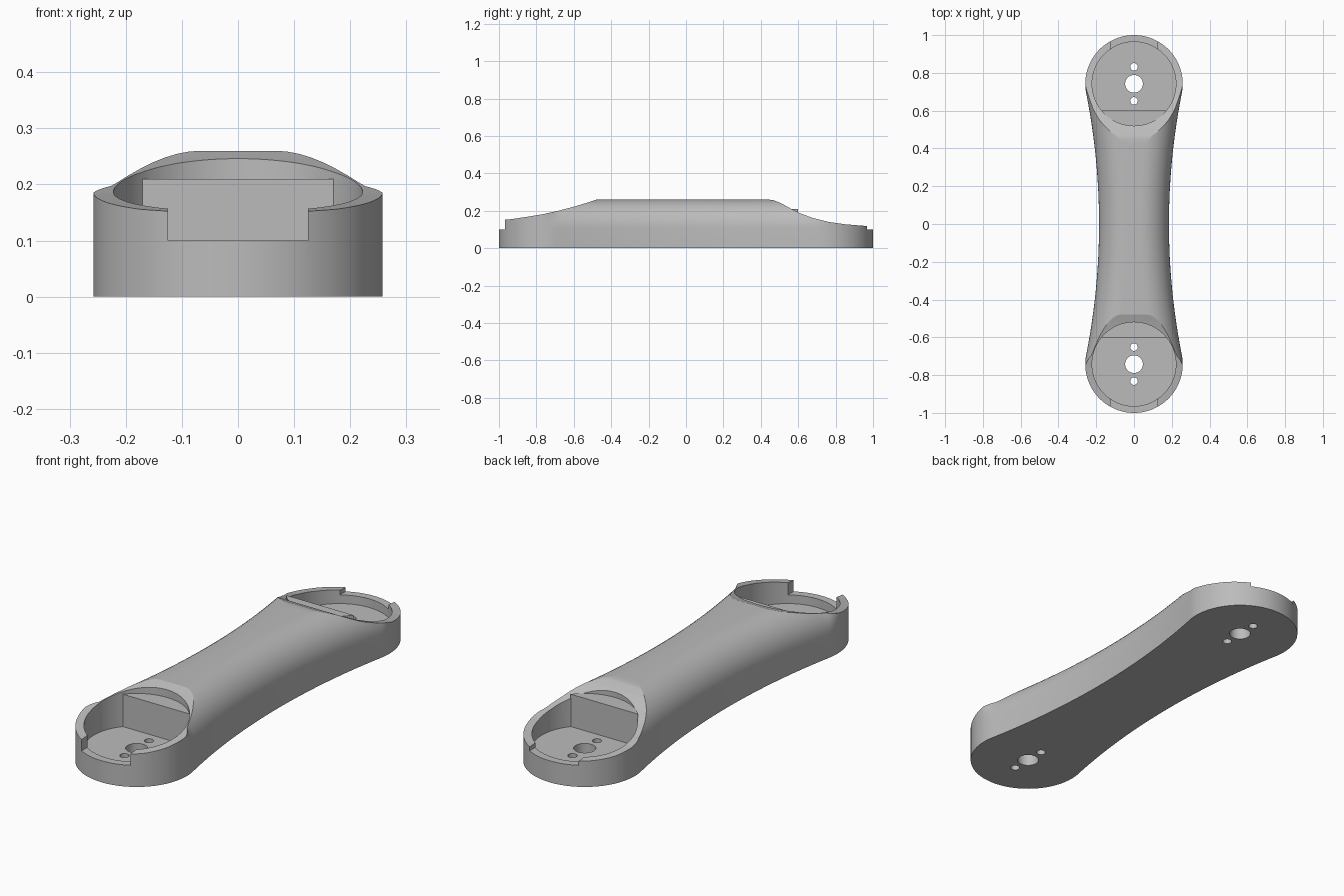
import bpy, bmesh
from math import sin, cos, pi, atan2, sqrt, radians

END_Y, END_R, WAIST, TOP = 0.742, 0.258, 0.185, 0.26
POCKET_R, FLOOR, SHELF, FILLET = 0.222, 0.06, 0.21, 0.15

cube = bpy.data.objects.get("Cube")
if cube:
    bpy.data.objects.remove(cube, do_unlink=True)

grey = bpy.data.materials.new("plain grey")
grey.use_nodes = True
grey.diffuse_color = (0.5, 0.5, 0.5, 1)
grey.node_tree.nodes["Principled BSDF"].inputs["Base Color"].default_value = (0.5, 0.5, 0.5, 1)


def loft(name, rings):
    """Closed solid through rings that share a point count."""
    bm = bmesh.new()
    loops = [[bm.verts.new(p) for p in ring] for ring in rings]
    n = len(loops[0])
    for low, high in zip(loops, loops[1:]):
        for i in range(n):
            j = (i + 1) % n
            bm.faces.new((low[i], low[j], high[j], high[i]))
    bm.faces.new(loops[0][::-1])
    bm.faces.new(loops[-1])
    bmesh.ops.recalc_face_normals(bm, faces=bm.faces)
    mesh = bpy.data.meshes.new(name)
    bm.to_mesh(mesh)
    bm.free()
    mesh.materials.append(grey)
    ob = bpy.data.objects.new(name, mesh)
    bpy.context.collection.objects.link(ob)
    return ob


def prism(name, outline, z0, z1):
    return loft(name, [[(x, y, z) for x, y in outline] for z in (z0, z1)])


def circle(r, cy, n=96):
    return [(r * cos(2 * pi * i / n), cy + r * sin(2 * pi * i / n)) for i in range(n)]


def combine(target, tool, operation="DIFFERENCE"):
    mod = target.modifiers.new("shape", "BOOLEAN")
    mod.operation, mod.solver, mod.object = operation, "EXACT", tool
    bpy.context.view_layer.objects.active = target
    bpy.ops.object.modifier_apply(modifier=mod.name)
    bpy.data.objects.remove(tool, do_unlink=True)


# Plan outline: round ends joined by tangent concave sides, as (x, y, nx, ny)
side_r = (WAIST**2 + END_Y**2 - END_R**2) / (2 * (END_R - WAIST))
side_c = side_r + WAIST
tilt = atan2(END_Y, side_c)
quarter = []
for i in range(25):
    a = tilt * i / 24
    quarter.append((side_c - side_r * cos(a), side_r * sin(a), cos(a), -sin(a)))
for i in range(1, 33):
    a = -tilt + (pi / 2 + tilt) * i / 32
    quarter.append((END_R * cos(a), END_Y + END_R * sin(a), cos(a), sin(a)))
half = quarter + [(-x, y, -nx, ny) for x, y, nx, ny in quarter[-2:0:-1]]
outline = half + [(-x, -y, -nx, -ny) for x, y, nx, ny in half]


def ring(inset, z):
    # The rounding fades out where the sides run into the round ends
    points = []
    for x, y, nx, ny in outline:
        d = inset * min(1, max(0, (0.75 - abs(y)) / 0.06))
        points.append((x - d * nx, y - d * ny, z))
    return points


# Arm body with rounded upper sides
rings = [ring(0, 0)]
for i in range(13):
    a = pi / 2 * i / 12
    rings.append(ring(FILLET * (1 - cos(a)), TOP - FILLET * (1 - sin(a))))
arm = loft("arm_body", rings)

# Concave ramps down to each end: (distance from middle, height)
ramps = {
    -1: [(0.478, TOP), (0.52, 0.246), (0.6, 0.222), (0.68, 0.201), (0.76, 0.183),
         (0.85, 0.168), (0.93, 0.156), (1.1, 0.14)],
    1: [(0.44, TOP), (0.47, 0.256), (0.51, 0.24), (0.56, 0.212), (0.61, 0.187), (0.68, 0.161),
        (0.76, 0.141), (0.85, 0.128), (0.95, 0.12), (1.1, 0.114)],
}
for s, ramp in ramps.items():
    start = ramp[0][0]
    section = [(start - 0.002, TOP + 0.001)] + ramp[1:] + [(1.1, 0.5), (start - 0.002, 0.5)]
    combine(arm, loft("ramp_cutter", [[(x, s * y, z) for y, z in section] for x in (-0.5, 0.5)]))

for s in (-1, 1):
    # Round pocket
    combine(arm, prism("pocket_cutter", circle(POCKET_R, s * END_Y), FLOOR, 0.5))

    # Raised shelf filling the inner segment of the pocket
    r = POCKET_R + 0.002
    drop = END_Y - 0.6
    reach = atan2(sqrt(r * r - drop * drop), drop)
    arc = [-reach + 2 * reach * i / 32 for i in range(33)]
    segment = [(r * sin(a), s * (END_Y - r * cos(a))) for a in arc]
    combine(arm, prism("shelf", segment, FLOOR - 0.02, SHELF), "UNION")

    # Notch through the outer rim
    notch = [(-0.125, s * 0.86), (0.125, s * 0.86), (0.125, s * 1.1), (-0.125, s * 1.1)]
    combine(arm, prism("notch_cutter", notch, 0.1, 0.5))

    # Axle hole and two screw holes
    for radius, offset in ((0.047, 0), (0.02, 0.09), (0.02, -0.09)):
        combine(arm, prism("hole_cutter", circle(radius, s * END_Y + offset, 32), -0.1, 0.15))

# Smooth curves, crisp edges
bpy.ops.object.select_all(action="DESELECT")
arm.select_set(True)
bpy.context.view_layer.objects.active = arm
bpy.ops.object.shade_smooth_by_angle(angle=radians(15))
